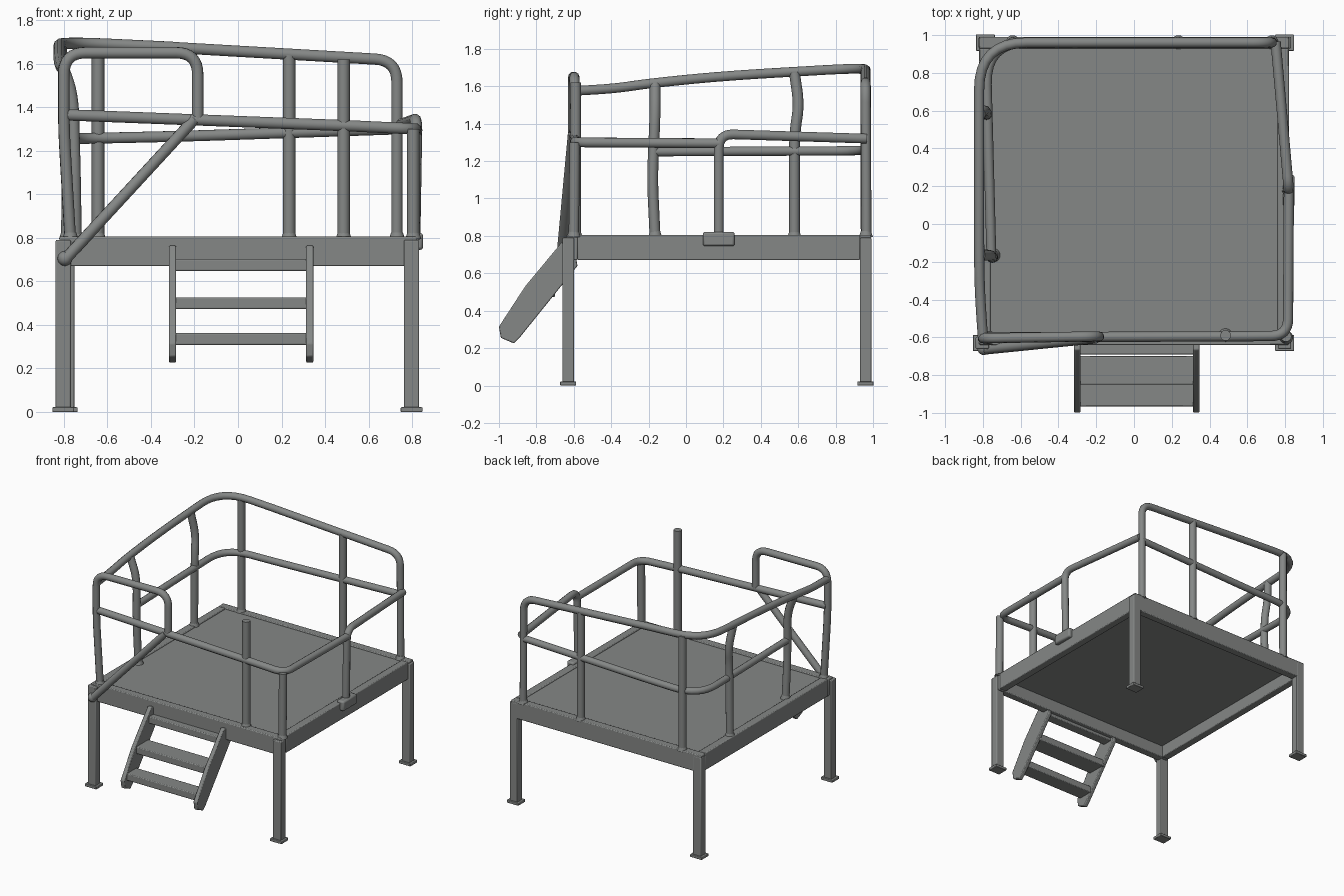
import bpy
import bmesh
import math
from mathutils import Vector

cube = bpy.data.objects.get("Cube")
if cube:
    bpy.data.objects.remove(cube, do_unlink=True)

GREY = (0.235, 0.245, 0.24, 1)
steel = bpy.data.materials.new("grey_steel")
steel.use_nodes = True
steel.diffuse_color = GREY
bsdf = next(n for n in steel.node_tree.nodes if n.type == 'BSDF_PRINCIPLED')
bsdf.inputs["Base Color"].default_value = GREY
bsdf.inputs["Roughness"].default_value = 0.6


def finish(name, mesh, bevel=0):
    mesh.materials.clear()
    mesh.materials.append(steel)
    obj = bpy.data.objects.new(name, mesh)
    bpy.context.collection.objects.link(obj)
    if bevel:
        mod = obj.modifiers.new("soft_edges", 'BEVEL')
        mod.width, mod.segments = bevel, 2
    bpy.ops.object.select_all(action='DESELECT')
    obj.select_set(True)
    bpy.context.view_layer.objects.active = obj
    bpy.ops.object.shade_smooth_by_angle(angle=math.radians(40))


def finish_bmesh(name, bm, bevel=0):
    mesh = bpy.data.meshes.new(name)
    bm.to_mesh(mesh)
    bm.free()
    finish(name, mesh, bevel)


def box(name, low, high, bevel=0.006):
    low, high = Vector(low), Vector(high)
    bm = bmesh.new()
    bmesh.ops.create_cube(bm, size=1)
    for v in bm.verts:
        v.co = Vector(a * b for a, b in zip(v.co, high - low)) + (low + high) / 2
    finish_bmesh(name, bm, bevel)


def tube(name, points, bend=0.08, radius=0.027):
    """Round bar along a path whose corners are filleted."""
    pts = [Vector(p) for p in points]
    path = [pts[0]]
    for a, b, c in zip(pts, pts[1:], pts[2:]):
        start = b + (a - b).normalized() * min(bend, (a - b).length * 0.48)
        end = b + (c - b).normalized() * min(bend, (c - b).length * 0.48)
        for i in range(9):
            t = i / 8
            path.append(start * (1 - t) ** 2 + b * 2 * t * (1 - t) + end * t * t)
    path.append(pts[-1])
    curve = bpy.data.curves.new(name, 'CURVE')
    curve.dimensions = '3D'
    curve.bevel_depth = radius
    curve.bevel_resolution = 3
    curve.use_fill_caps = True
    spline = curve.splines.new('POLY')
    spline.points.add(len(path) - 1)
    for sp, p in zip(spline.points, path):
        sp.co = (*p, 1)
    temp = bpy.data.objects.new(name + "_path", curve)
    bpy.context.collection.objects.link(temp)
    mesh = bpy.data.meshes.new_from_object(temp.evaluated_get(bpy.context.evaluated_depsgraph_get()))
    bpy.data.objects.remove(temp, do_unlink=True)
    bpy.data.curves.remove(curve)
    finish(name, mesh)


def flange(name, x, y):
    bm = bmesh.new()
    bmesh.ops.create_cone(bm, cap_ends=True, segments=20, radius1=0.037, radius2=0.027, depth=0.03)
    bmesh.ops.translate(bm, verts=bm.verts, vec=(x, y, 0.81))
    finish_bmesh(name, bm)


# Platform: four edge beams around a thin, slightly sunken deck plate
X, Y0, Y1, Z0, Z1 = 0.82, -0.64, 0.99, 0.67, 0.805
W = 0.06
box("front_beam", (-X, Y0, Z0), (X, Y0 + W, Z1))
box("back_beam", (-X, Y1 - W, Z0), (X, Y1, Z1))
box("right_beam", (-X, Y0 + W, Z0), (-X + W, Y1 - W, Z1))
box("left_beam", (X - W, Y0 + W, Z0), (X, Y1 - W, Z1))
box("deck_plate", (-X + W, Y0 + W, 0.765), (X - W, Y1 - W, 0.796), 0)

# Legs with foot plates
for name, x, y in (("front_right", -0.803, -0.63), ("back_right", -0.787, 0.96),
                   ("front_left", 0.797, -0.63), ("back_left", 0.797, 0.96)):
    box(name + "_leg", (x - 0.035, y - 0.031, 0.01), (x + 0.035, y + 0.031, 0.79))
    box(name + "_foot", (x - 0.05, y - 0.043, 0), (x + 0.05, y + 0.043, 0.022), 0.004)

# Upper rail: along the right side and round the back corner
tube("upper_rail", [(-0.80, -0.6, 1.575), (-0.815, -0.38, 1.588), (-0.82, -0.2, 1.615),
                    (-0.82, 0.2, 1.655), (-0.82, 0.96, 1.70), (-0.3, 0.96, 1.675)], 0.25)
# Upper rail continues along the back and turns down at the back left
tube("upper_back_rail", [(-0.4, 0.96, 1.68), (0.73, 0.96, 1.615), (0.73, 0.965, 0.79)], 0.1)

# Middle rail on the right side and back
tube("middle_rail", [(-0.755, -0.17, 1.25), (-0.785, 0.96, 1.255), (-0.3, 0.962, 1.265),
                     (0.74, 0.962, 1.30)], 0.22, 0.026)

# Front middle rail, wrapping the front left corner to the left post
tube("front_rail", [(-0.80, -0.6, 1.365), (0.5, -0.595, 1.315), (0.815, -0.592, 1.30),
                    (0.82, 0.18, 1.295)], 0.09)
# Left rear rail that turns down into the left post
tube("left_rail", [(0.75, 0.965, 1.32), (0.82, 0.175, 1.345), (0.81, 0.175, 0.76)], 0.08)

# Raised hoop at the front right and its brace
tube("front_hoop", [(-0.77, -0.602, 0.79), (-0.80, -0.605, 1.3), (-0.80, -0.605, 1.65),
                    (-0.185, -0.595, 1.65), (-0.185, -0.597, 1.34)], 0.1)
tube("hoop_brace", [(-0.795, -0.665, 0.70), (-0.2, -0.605, 1.345)])
bm = bmesh.new()
bmesh.ops.create_uvsphere(bm, u_segments=16, v_segments=10, radius=0.034)
bmesh.ops.translate(bm, verts=bm.verts, vec=(-0.795, -0.66, 0.705))
finish_bmesh("brace_end", bm)

# Posts
posts = {
    "back_right_post": [(-0.643, 0.962, 0.79), (-0.643, 0.96, 1.69)],
    "back_middle_post": [(0.235, 0.962, 0.79), (0.235, 0.96, 1.64)],
    "front_left_post": [(0.805, -0.6, 0.79), (0.805, -0.595, 1.30)],
    "front_free_post": [(0.485, -0.59, 0.79), (0.485, -0.59, 1.62)],
    "right_front_post": [(-0.745, -0.165, 0.79), (-0.75, -0.18, 1.1),
                         (-0.76, -0.165, 1.46), (-0.815, -0.165, 1.61)],
    "right_back_post": [(-0.785, 0.58, 0.79), (-0.78, 0.58, 1.35),
                        (-0.79, 0.605, 1.5), (-0.815, 0.58, 1.67)],
}
for name, pts in posts.items():
    tube(name, pts, 0.1, 0.029)
    flange(name + "_flange", pts[0][0], pts[0][1])
flange("hoop_flange", -0.77, -0.602)
flange("back_left_flange", 0.73, 0.962)
box("left_post_bracket", (0.79, 0.09, 0.745), (0.85, 0.26, 0.822), 0.012)

# Stairs: two slanted stringers and three treads
outline = [(-0.60, 0.755), (-0.665, 0.765), (-0.86, 0.53), (-1.0, 0.315),
           (-0.99, 0.255), (-0.92, 0.225), (-0.89, 0.255), (-0.58, 0.64)]
for side, x in (("right", -0.317), ("left", 0.313)):
    bm = bmesh.new()
    face = bm.faces.new([bm.verts.new((x, y, z)) for y, z in outline])
    new = bmesh.ops.extrude_face_region(bm, geom=[face])["geom"]
    bmesh.ops.translate(bm, verts=[g for g in new if isinstance(g, bmesh.types.BMVert)], vec=(0.033, 0, 0))
    bmesh.ops.recalc_face_normals(bm, faces=bm.faces)
    finish_bmesh(side + "_stringer", bm, 0.006)
for i, (y0, y1, z) in enumerate([(-0.965, -0.845, 0.335), (-0.85, -0.70, 0.50), (-0.69, -0.61, 0.675)]):
    box(f"tread_{i + 1}", (-0.3, y0, z - 0.027), (0.325, y1, z + 0.027))
